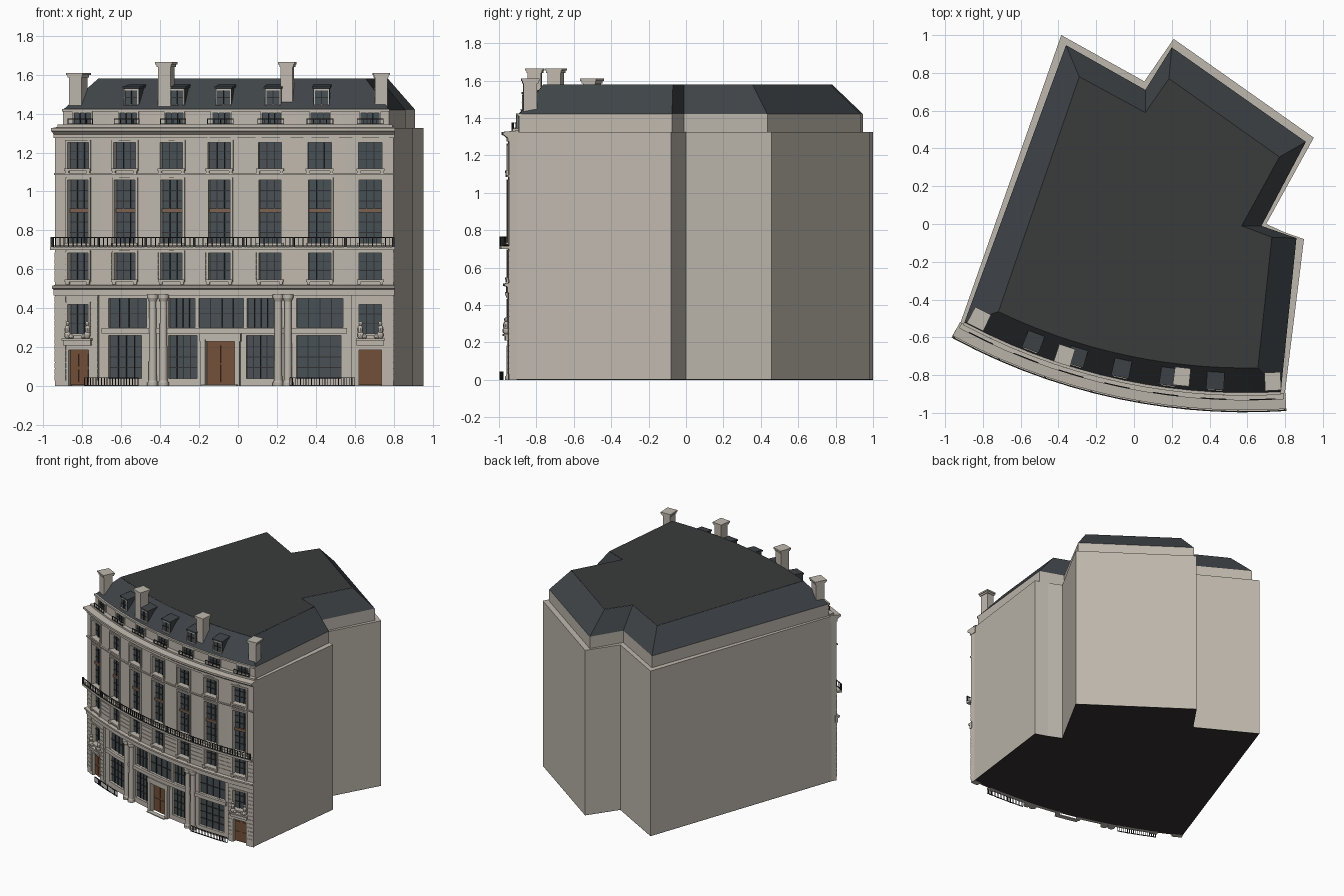
import bpy, bmesh, math
from mathutils import Matrix, Vector

if "Cube" in bpy.data.objects:
    bpy.data.objects.remove(bpy.data.objects["Cube"])

COL = {"stone": (0.52, 0.48, 0.42), "glass": (0.065, 0.08, 0.09), "slate": (0.05, 0.058, 0.065),
       "flat": (0.04, 0.045, 0.043), "wood": (0.17, 0.08, 0.04), "iron": (0.03, 0.03, 0.03),
       "base": (0.035, 0.03, 0.028), "spandrel": (0.2, 0.12, 0.085)}
MATS = {}
for k, c in COL.items():
    MATS[k] = bpy.data.materials.new(k)
    MATS[k].diffuse_color = (*c, 1)
parts = {}


def part(name, mat):
    if name not in parts:
        parts[name] = (bmesh.new(), mat)
    return parts[name][0]


# The facade follows a shallow arc; d is the distance out from the wall face
R, CX, CY = 3.22, 0.592, 2.268
XL, XR = -0.94, 0.80


def P(x, d=0.0):
    nx = (x - CX) / R
    ny = -math.sqrt(1 - nx * nx)
    return CX + nx * (R + d), CY + ny * (R + d)


def sweep(name, mat, x0, x1, prof):
    """Closed (d, z) profile run along the facade arc."""
    bm = part(name, mat)
    n = max(1, math.ceil((x1 - x0) / 0.13 - 1e-6))
    rings = []
    for i in range(n + 1):
        x = x0 + (x1 - x0) * i / n
        rings.append([bm.verts.new((*P(x, d), z)) for d, z in prof])
    m = len(prof)
    for a, b in zip(rings, rings[1:]):
        for j in range(m):
            bm.faces.new((a[j], a[(j + 1) % m], b[(j + 1) % m], b[j]))
    bm.faces.new(rings[0])
    bm.faces.new(rings[-1][::-1])


def band(name, mat, x0, x1, z0, z1, d0, d1):
    if x1 - x0 > 1e-4 and z1 - z0 > 1e-4:
        sweep(name, mat, x0, x1, [(d0, z0), (d1, z0), (d1, z1), (d0, z1)])


def loft(name, mat, lo, z0, hi, z1, bottom=True, top=True):
    bm = part(name, mat)
    a = [bm.verts.new((*p, z0)) for p in lo]
    b = [bm.verts.new((*p, z1)) for p in hi]
    for i in range(len(a)):
        j = (i + 1) % len(a)
        bm.faces.new((a[i], a[j], b[j], b[i]))
    if bottom:
        bm.faces.new(a[::-1])
    if top:
        bm.faces.new(b)


def wall_row(x0, x1, z0, z1, holes, d1=0.0):
    prev = x0
    for xa, xb, za, zb in holes:
        band("facade_wall", "stone", prev, xa, z0, z1, -0.045, d1)
        band("facade_wall", "stone", xa, xb, z0, za, -0.045, d1)
        band("facade_wall", "stone", xa, xb, zb, z1, -0.045, d1)
        prev = xb
    band("facade_wall", "stone", prev, x1, z0, z1, -0.045, d1)


def window(xa, xb, za, zb, cols=2, rows=2, d=-0.03, surround=0.012, face=0.0):
    band("window_glass", "glass", xa, xb, za, zb, d - 0.012, d)
    for i in range(1, cols):
        x = xa + (xb - xa) * i / cols
        band("glazing_bars", "iron", x - 0.002, x + 0.002, za, zb, d, d + 0.006)
    for i in range(1, rows):
        z = za + (zb - za) * i / rows
        band("glazing_bars", "iron", xa, xb, z - 0.002, z + 0.002, d, d + 0.005)
    s, f = surround, face + 0.007
    if s:
        band("window_surrounds", "stone", xa - s, xa, za, zb, d, f)
        band("window_surrounds", "stone", xb, xb + s, za, zb, d, f)
        band("window_surrounds", "stone", xa - s, xb + s, zb, zb + s, d, f)
        band("window_surrounds", "stone", xa - s, xb + s, za - s, za, d, f + 0.008)


def railing(name, x0, x1, z0, z1, d, step=0.022):
    n = round((x1 - x0) / step)
    for i in range(n + 1):
        x = x0 + (x1 - x0) * i / n
        band(name, "iron", x - 0.0017, x + 0.0017, z0, z1, d - 0.004, d)
    for z in (z0 + 0.006, z1):
        band(name, "iron", x0, x1, z - 0.004, z, d - 0.005, d + 0.001)


def arc(x0, x1, d, n=14):
    return [P(x0 + (x1 - x0) * i / n, d) for i in range(n + 1)]


# Main body, attic storey and mansard roof
body = arc(XL, XR, -0.04) + [(0.90, -0.08), (0.80, -0.045), (0.70, 0.0), (0.952, 0.457),
                             (0.21, 0.98), (0.055, 0.755), (-0.385, 1.0)]
attic = arc(-0.925, 0.78, -0.055) + [(0.86, -0.075), (0.675, -0.01), (0.91, 0.435),
                                     (0.20, 0.935), (0.06, 0.71), (-0.36, 0.947)]
crown = arc(-0.80, 0.66, -0.19) + [(0.73, -0.07), (0.57, -0.01), (0.77, 0.355),
                                   (0.185, 0.77), (0.06, 0.59), (-0.29, 0.78)]
loft("main_body", "stone", body, 0.003, body, 1.325)
loft("base_plate", "base", body, 0.0, body, 0.003)
loft("attic_storey", "stone", attic, 1.325, attic, 1.42)
loft("mansard_slopes", "slate", attic, 1.42, crown, 1.58, top=False)
part("flat_roof", "flat").faces.new([part("flat_roof", "flat").verts.new((*p, 1.5805)) for p in crown])

# Upper storeys: seven bays
BAYS = [-0.82, -0.58, -0.34, -0.095, 0.165, 0.42, 0.68]


def half(x, w):
    return w / 2 * P(0, 0)[1] / P(0, 0)[1] * math.sqrt(1 - ((x - CX) / R) ** 2)


for z0, z1, za, zb, w, rows in ((0.47, 0.70, 0.548, 0.685, 0.115, 3),
                                (0.70, 1.09, 0.735, 1.06, 0.115, 6),
                                (1.09, 1.325, 1.118, 1.252, 0.12, 3)):
    holes = [(x - half(x, w), x + half(x, w), za, zb) for x in BAYS]
    wall_row(XL, XR, z0, z1, holes)
    for h in holes:
        window(*h, cols=3, rows=rows)
        if rows == 6:
            band("window_spandrels", "spandrel", h[0], h[1], 0.893, 0.913, -0.04, -0.018)
        else:
            for x in (h[0], h[1]):
                band("sill_brackets", "stone", x - 0.008, x + 0.008, za - 0.027, za - 0.01, 0, 0.012)
    if rows == 3 and z0 < 0.6:  # Coursed masonry on the piers
        edges = [XL] + [e for h in holes for e in (h[0] - 0.014, h[1] + 0.014)] + [XR]
        for a, b in zip(edges[::2], edges[1::2]):
            for i in range(5):
                band("masonry_courses", "stone", a, b, 0.535 + i * 0.031, 0.563 + i * 0.031, 0, 0.004)

# Ground floor: end pavilions and recessed shopfront
for xc, x0, x1 in ((-0.82, XL, -0.72), (0.68, 0.58, XR)):
    h = half(xc, 0.115)
    wall_row(x0, x1, 0, 0.25, [(xc - h, xc + h, 0, 0.185)])
    wall_row(x0, x1, 0.25, 0.47, [(xc - h, xc + h, 0.27, 0.42)])
    window(xc - h, xc + h, 0.27, 0.42, 3, 3)
    band("side_doors", "wood", xc - h, xc + h, 0.005, 0.185, -0.045, -0.022)
    for sx in (-1, 1):
        a = xc + sx * h * 0.48
        for z in (0.02, 0.10):
            band("door_panels", "wood", a - 0.017, a + 0.017, z, z + 0.065, -0.03, -0.018)
        # Reclining carved figures flanking the window
        for ox, oz, r, sz in ((0.05, 0.262, 0.018, 1.1), (0.052, 0.29, 0.015, 1.6), (0.05, 0.322, 0.01, 1.1),
                              (0.032, 0.255, 0.014, 0.9)):
            p = P(xc + sx * ox, 0.012)
            bmesh.ops.create_uvsphere(part("carved_figures", "stone"), u_segments=10, v_segments=6, radius=r,
                                      matrix=Matrix.Translation((*p, oz)) @ Matrix.Diagonal((1, 1, sz, 1)))
    band("side_door_plaques", "stone", xc - 0.07, xc + 0.07, 0.21, 0.235, 0, 0.018)
    band("side_door_plaques", "stone", xc - 0.075, xc + 0.075, 0.235, 0.245, 0, 0.028)
    for a, b in ((x0, xc - h - 0.012), (xc + h + 0.012, x1)):
        for i in range(14):
            band("masonry_courses", "stone", a, b, 0.03 + i * 0.031, 0.058 + i * 0.031, 0, 0.004)

low = [(-0.67, -0.50, 0.04, 0.26), (-0.36, -0.215, 0.04, 0.26), (-0.165, -0.015, 0, 0.23),
       (0.04, 0.18, 0.04, 0.26), (0.30, 0.53, 0.04, 0.26)]
up = [(-0.67, -0.475, 0.30, 0.45), (-0.36, -0.225, 0.30, 0.45), (-0.205, 0.025, 0.30, 0.45),
      (0.045, 0.18, 0.30, 0.45), (0.30, 0.54, 0.30, 0.45)]
wall_row(-0.72, 0.58, 0, 0.27, low, -0.014)
wall_row(-0.72, 0.58, 0.27, 0.47, up, -0.014)
for i, h in enumerate(low + up):
    if i != 2:
        window(*h, cols=4, rows=4 if i < 5 else 2, d=-0.034, surround=0)
band("shopfront_transom", "stone", -0.70, 0.56, 0.27, 0.298, -0.014, 0.006)

# Central entrance
band("main_door", "wood", -0.165, -0.015, 0.005, 0.23, -0.045, -0.022)
for a in (-0.158, -0.087):
    for z in (0.02, 0.12):
        band("door_panels", "wood", a, a + 0.065, z, z + 0.09, -0.03, -0.018)
for a, b, z0, z1 in ((-0.19, -0.165, 0, 0.24), (-0.015, 0.01, 0, 0.24), (-0.195, 0.015, 0.23, 0.27)):
    band("entrance_surround", "stone", a, b, z0, z1, -0.03, 0.014)
band("entrance_step", "stone", -0.18, 0.0, 0, 0.008, 0, 0.035)

# Paired columns
for x in (-0.437, -0.382, 0.207, 0.257):
    p = P(x, 0.004)
    for z0, z1, r0, r1 in ((0.03, 0.435, 0.021, 0.018), (0.0, 0.018, 0.028, 0.028),
                           (0.018, 0.03, 0.026, 0.022), (0.435, 0.452, 0.019, 0.026), (0.452, 0.47, 0.029, 0.029)):
        bmesh.ops.create_cone(part("columns", "stone"), cap_ends=True, segments=16, radius1=r0, radius2=r1,
                              depth=z1 - z0, matrix=Matrix.Translation((*p, (z0 + z1) / 2)))

# Cornices and string courses
E = 0.004
sweep("shop_cornice", "stone", XL - E, XR + E, [(-0.01, 0.465), (0.010, 0.465), (0.010, 0.497), (0.026, 0.503),
                                                (0.026, 0.515), (-0.01, 0.52)])
sweep("main_cornice", "stone", XL - E, XR + E, [(-0.05, 1.275), (0.008, 1.275), (0.008, 1.292), (0.022, 1.305),
                                                (0.034, 1.31), (0.034, 1.325), (-0.05, 1.333)])
band("string_course", "stone", XL, XR, 1.085, 1.094, 0, 0.012)
band("attic_band", "stone", -0.925, 0.78, 1.41, 1.424, -0.07, -0.043)
band("blocking_course", "stone", -0.935, 0.795, 1.33, 1.343, -0.05, -0.018)

# Balcony and street railings
band("balcony_slab", "stone", XL - 0.005, XR + E, 0.70, 0.716, 0, 0.045)
railing("balcony_railing", XL, XR, 0.716, 0.765, 0.044)
for x in (-0.935, -0.70, -0.46, -0.215, 0.035, 0.29, 0.55, 0.795):
    band("balcony_posts", "iron", x - 0.005, x + 0.005, 0.716, 0.765, 0.035, 0.045)
railing("street_railing_left", -0.77, -0.50, 0, 0.045, 0.044, 0.014)
railing("street_railing_right", 0.27, 0.60, 0, 0.045, 0.044, 0.014)

# Attic windows with guard rails
for x in BAYS:
    h = half(x, 0.095)
    window(x - h, x + h, 1.345, 1.403, 3, 2, d=-0.051, surround=0.009, face=-0.05)
    railing("attic_rails", x - h - 0.02, x + h + 0.02, 1.343, 1.375, -0.02, 0.03)

# Dormers
for x in BAYS[1:6]:
    h = half(x, 0.085)
    x += 0.005
    band("dormer_cheeks", "slate", x - h, x + h, 1.435, 1.53, -0.185, -0.078)
    sweep("dormer_roofs", "slate", x - h - 0.006, x + h + 0.006, [(-0.19, 1.535), (-0.07, 1.528), (-0.07, 1.538),
                                                                  (-0.19, 1.552)])
    window(x - h + 0.008, x + h - 0.008, 1.447, 1.52, 2, 2, d=-0.076, surround=0.006, face=-0.08)

# Chimneys
for x, d, top in ((-0.87, -0.11, 1.61), (-0.40, -0.105, 1.665), (0.24, -0.125, 1.665), (0.74, -0.115, 1.61)):
    for w, z0, z1 in ((0.032, 1.36, top - 0.025), (0.038, top - 0.025, top - 0.012), (0.044, top - 0.012, top)):
        band("chimneys", "stone", x - w, x + w, z0, z1, d - w - 0.004, d + w + 0.004)

# Turn every collected part into an object
for name, (bm, mat) in parts.items():
    bmesh.ops.recalc_face_normals(bm, faces=bm.faces[:])
    if name == "flat_roof":
        for f in bm.faces:
            f.normal_update()
            if f.normal.z < 0:
                f.normal_flip()
    me = bpy.data.meshes.new(name)
    bm.to_mesh(me)
    bm.free()
    me.materials.append(MATS[mat])
    ob = bpy.data.objects.new(name, me)
    bpy.context.collection.objects.link(ob)
    if name in ("columns", "carved_figures"):
        bpy.ops.object.select_all(action="DESELECT")
        ob.select_set(True)
        bpy.context.view_layer.objects.active = ob
        bpy.ops.object.shade_smooth_by_angle()

for m in bpy.data.materials:
    if m.users and not m.is_grease_pencil:
        m.use_nodes = True
        m.node_tree.nodes["Principled BSDF"].inputs["Base Color"].default_value = m.diffuse_color
